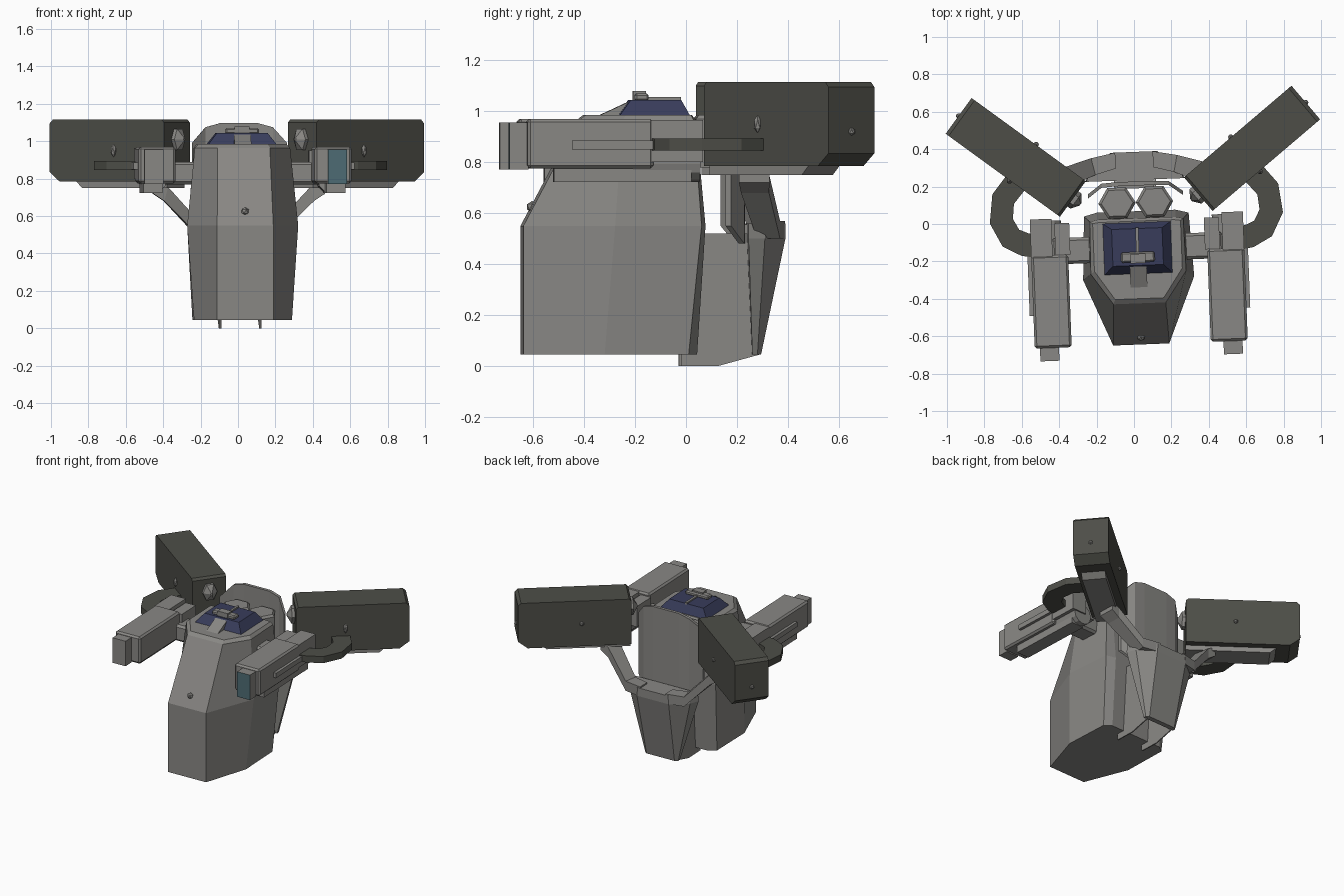
import bpy, bmesh, math
from mathutils import Matrix, Vector

if "Cube" in bpy.data.objects:
    bpy.data.objects.remove(bpy.data.objects["Cube"])

# The whole craft is turned slightly about the vertical axis
T = Matrix.Rotation(math.radians(2.2), 4, 'Z') @ Matrix.Translation((0.014, 0, 0))


def material(name, col):
    m = bpy.data.materials.new(name)
    m.diffuse_color = (*col, 1)
    m.use_nodes = True
    m.node_tree.nodes["Principled BSDF"].inputs["Base Color"].default_value = m.diffuse_color
    return m


GREY = material("warm grey", (0.25, 0.245, 0.232))
OLIVE = material("dark olive", (0.075, 0.076, 0.064))
BLUE = material("canopy blue", (0.04, 0.046, 0.105))
TEAL = material("lens teal", (0.075, 0.15, 0.175))


def loft(bm, loops, cap=True):
    """Skin a list of equal-length loops of 3D points."""
    rings = [[bm.verts.new(p) for p in l] for l in loops]
    n = len(rings[0])
    for a, b in zip(rings, rings[1:]):
        for i in range(n):
            j = (i + 1) % n
            bm.faces.new((a[i], a[j], b[j], b[i]))
    if cap:
        bm.faces.new(rings[0][::-1])
        bm.faces.new(rings[-1])


def finish(name, bm, mat, mirror=False):
    if mirror:
        geo = bmesh.ops.duplicate(bm, geom=bm.verts[:] + bm.edges[:] + bm.faces[:])
        for v in geo["geom"]:
            if isinstance(v, bmesh.types.BMVert):
                v.co.x *= -1
    bmesh.ops.recalc_face_normals(bm, faces=bm.faces[:])
    bm.transform(T)
    me = bpy.data.meshes.new(name)
    bm.to_mesh(me)
    bm.free()
    me.materials.append(mat)
    ob = bpy.data.objects.new(name, me)
    bpy.context.collection.objects.link(ob)
    return ob


def skin(name, loops, mat, mirror=False):
    bm = bmesh.new()
    loft(bm, loops)
    return finish(name, bm, mat, mirror)


def rect(x0, x1, y0, y1, z):
    return [(x0, y0, z), (x1, y0, z), (x1, y1, z), (x0, y1, z)]


def box(name, x0, x1, y0, y1, z0, z1, mat=GREY, mirror=False, bevel=0):
    bm = bmesh.new()
    loft(bm, [rect(x0, x1, y0, y1, z0), rect(x0, x1, y0, y1, z1)])
    if bevel:
        bmesh.ops.bevel(bm, geom=bm.edges[:], offset=bevel, segments=1, affect='EDGES')
    return finish(name, bm, mat, mirror)


def sym(half, z):
    """Closed outline from right-hand half points, front to back."""
    return [(x, y, z) for x, y in half] + [(-x, y, z) for x, y in reversed(half)]


# Main hull
skin("hull", [
    sym([(.15, -.645), (.262, -.33), (.258, .0), (.21, .035)], .045),
    sym([(.15, -.645), (.297, -.29), (.28, .05), (.21, .068)], .55),
    sym([(.14, -.425), (.255, -.26), (.25, .02), (.21, .03)], .965),
    sym([(.13, -.40), (.235, -.245), (.235, .01), (.2, .015)], .985)], GREY)

# Canopy with hatch block and ramp
skin("canopy", [rect(-.185, .185, -.27, .01, .98),
                rect(-.135, .135, -.222, -.025, 1.045)], BLUE)
box("hatch_bar", -.09, .09, -.205, -.15, 1.04, 1.07, bevel=.008)
box("hatch_sight", -.04, .04, -.21, -.16, 1.04, 1.08)
box("hatch_rib", -.008, .008, -.16, -.02, 1.04, 1.055)
skin("canopy_ramp", [[(x, -.35, .98), (x, -.21, 1.045), (x, -.17, 1.045), (x, -.17, .98)]
                     for x in (-.045, .045)], GREY)

# Back plate and the two hexagonal exhaust blocks
skin("back_plate", [[(x, y, zb), (x, y + .022, zb), (x, y + .022, zt), (x, y, zt)]
     for x, y, zb, zt in ((-.255, .145, .55, .99), (-.18, .20, .48, 1.075), (-.1, .205, .48, 1.097),
                          (.1, .205, .48, 1.097), (.18, .20, .48, 1.075), (.255, .145, .55, .99))], GREY)


def ring(cx, cy, z, rx, ry, n=6):
    return [(cx + rx * math.cos(2 * math.pi * i / n), cy + ry * math.sin(2 * math.pi * i / n), z)
            for i in range(n)]


skin("exhaust", [ring(.1, .115, .78, .1, .095), ring(.1, .115, .97, .1, .095),
                 ring(.1, .115, .985, .085, .08)], GREY, True)

# Rear tub, its shelf and the thin keel fins
skin("rear_tub", [
    sym([(.13, .255), (.13, .275), (.11, .29)], .045),
    sym([(.265, .235), (.24, .30), (.125, .385)], .50),
    sym([(.26, .235), (.235, .30), (.12, .385)], .56)], GREY)
box("tub_shelf", -.1, .1, .19, .3, .47, .555)
skin("keel_fin", [[(x, -.025, .0), (x, .12, 0), (x, .285, .045), (x, .27, .52), (x, -.025, .52)]
                  for x in (.104, .112)], GREY, True)

# Yoke arms rising from the tub to the pods
skin("yoke_arm", [
    [(.10, .30, .50), (.10, .385, .50), (.10, .385, .57), (.10, .30, .57)],
    [(.22, .27, .50), (.23, .36, .50), (.23, .36, .57), (.21, .27, .57)],
    [(.40, .20, .68), (.40, .31, .68), (.40, .31, .755), (.38, .20, .755)],
    [(.46, .19, .72), (.46, .31, .72), (.46, .31, .785), (.46, .19, .785)]], GREY, True)

# Missile pods: frame along the pod (u), across it (w) and z
O = Vector((.3355, .1465, 0))
U = Vector((.592, .466, 0)).normalized()
W = Vector((U.y, -U.x, 0))


def pod(u, w, z):
    return O + U * u + W * w + Vector((0, 0, z))


bm = bmesh.new()
prof = [(0, .785), (0, 1.1), (.015, 1.115), (.735, 1.115), (.755, 1.095), (.755, .835), (.69, .785)]
loft(bm, [[pod(u, w, z) for u, z in prof] for w in (-.118, .118)])
finish("missile_pod", bm, OLIVE, True)
skin("pod_rail", [[pod(u, w, z) for u, z in ((.0, .785), (.6, .785), (.56, .75), (.0, .75))]
                  for w in (-.07, .09)], GREY, True)

# Six-sided nose cone on the inner pod ends
bm = bmesh.new()
loft(bm, [[pod(u, r * math.cos(k * math.pi / 3), 1.01 + 1.3 * r * math.sin(k * math.pi / 3))
           for k in range(6)] for u, r in ((.01, .05), (-.02, .05), (-.05, .008))])
finish("pod_cone", bm, GREY, True)


# Small lamps on the pods and the hull nose
def lamp(name, p, r, mirror, stretch=1):
    bm = bmesh.new()
    bmesh.ops.create_icosphere(bm, subdivisions=1, radius=r)
    bm.transform(Matrix.Translation(p) @ Matrix.Diagonal((1, 1, stretch, 1)))
    finish(name, bm, GREY, mirror)


lamp("pod_lamp", pod(.33, .122, .95), .016, True, 2.2)
lamp("pod_rear_lamp", pod(.33, -.12, .95), .016, True)
lamp("pod_end_lamp", pod(.755, 0, .92), .016, True)
lamp("nose_lamp", (0, -.605, .625), .023, False)

# Curved feed arms linking guns and pods
path = [Vector(p) for p in ((.55, -.095), (.60, -.088), (.675, -.05), (.722, .042), (.708, .16), (.60, .29))]
loops = []
for i, p in enumerate(path):
    t = (path[min(i + 1, len(path) - 1)] - path[max(i - 1, 0)]).normalized()
    n = Vector((t.y, -t.x)) * .063
    loops.append([(*(p + n), .845), (*(p + n), .893), (*(p - n), .893), (*(p - n), .845)])
skin("feed_arm", loops, OLIVE, True)

# Guns
box("gun_body", .372, .57, -.645, -.15, .775, .97, mirror=True, bevel=.012)
box("gun_breech", .455, .57, -.16, .045, .80, .965, mirror=True)
box("gun_lower", .44, .54, -.54, .0, .722, .78, mirror=True)
box("gun_rail", .565, .59, -.47, -.08, .85, .885, mirror=True)
muzzle = box("gun_muzzle", .44, .542, -.715, -.64, .772, .955, mirror=True)
muzzle.data.materials.append(TEAL)
for f in muzzle.data.polygons:
    if f.normal.y < -.9:
        f.material_index = 1

# Shoulders between hull and guns
skin("shoulder_drum", [[(.475 + .072 * math.cos(a), y, .795 + .072 * math.sin(a))
                        for a in (k * math.pi / 6 for k in range(12))]
                       for y in (-.23, .035)], GREY, True)
box("shoulder_link", .22, .46, -.20, -.06, .77, .89, mirror=True, bevel=.015)
box("shoulder_bracket", .36, .44, -.15, .02, .80, .95, mirror=True)
